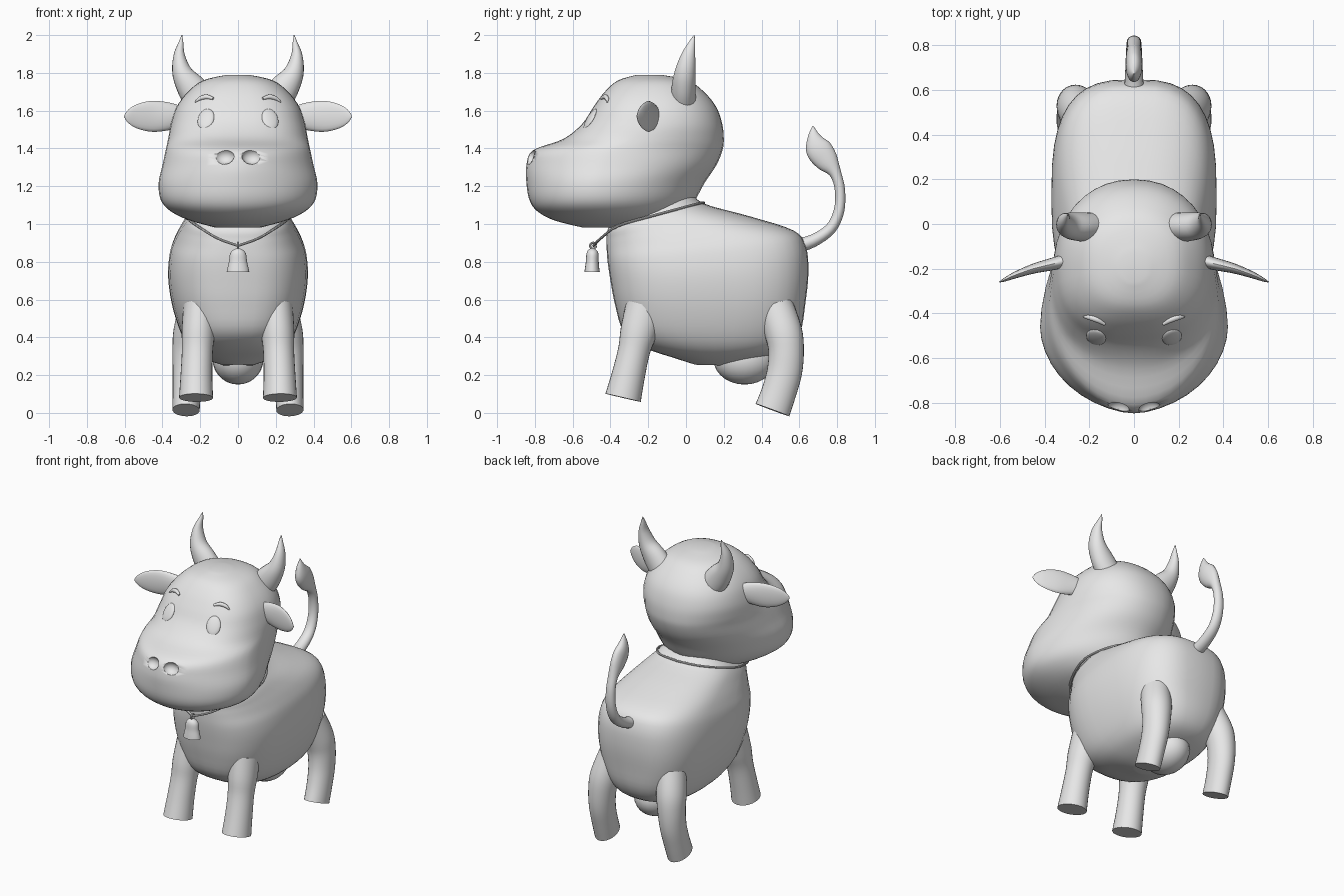
import bpy, bmesh, math
from mathutils import Vector
from mathutils.bvhtree import BVHTree

grey = bpy.data.materials.new("plain grey")
grey.diffuse_color = (0.8, 0.8, 0.8, 1)


def finish(name, bm, angle=40):
    bmesh.ops.recalc_face_normals(bm, faces=bm.faces)
    me = bpy.data.meshes.new(name)
    bm.to_mesh(me)
    bm.free()
    ob = bpy.data.objects.new(name, me)
    bpy.context.collection.objects.link(ob)
    me.materials.append(grey)
    bpy.ops.object.select_all(action='DESELECT')
    ob.select_set(True)
    bpy.context.view_layer.objects.active = ob
    bpy.ops.object.shade_smooth_by_angle(angle=math.radians(angle))
    return ob


def smooth_rows(rows, k=4):
    """Catmull-Rom interpolation of every column of a station list."""
    out = []
    for i in range(len(rows) - 1):
        p0, p1, p2, p3 = rows[max(i - 1, 0)], rows[i], rows[i + 1], rows[min(i + 2, len(rows) - 1)]
        for j in range(k):
            t = j / k
            out.append([0.5 * (2 * b + (c - a) * t + (2 * a - 5 * b + 4 * c - d) * t * t
                        + (3 * b - a - 3 * c + d) * t ** 3) for a, b, c, d in zip(p0, p1, p2, p3)])
    out.append(list(rows[-1]))
    return out


def skin(name, rings, angle=40):
    """Bridge rings of points and cap both ends."""
    bm = bmesh.new()
    vs = [[bm.verts.new(p) for p in r] for r in rings]
    n = len(vs[0])
    for a, b in zip(vs, vs[1:]):
        for i in range(n):
            j = (i + 1) % n
            bm.faces.new((a[i], a[j], b[j], b[i]))
    bm.faces.new(vs[0])
    bm.faces.new(vs[-1])
    return finish(name, bm, angle)


def loft(name, rows, n=40):
    """Rows: front y, front z, back y, back z, half width, widest y, front power, back power."""
    rings = []
    for yf, zf, yb, zb, w, ym, pf, pb in smooth_rows(rows):
        ring = []
        for i in range(n):
            c, s = math.cos(2 * math.pi * i / n), math.sin(2 * math.pi * i / n)
            p = pf if s < 0 else pb
            x = math.copysign(w * abs(c) ** (2 / p), c)
            y = ym + ((yf if s < 0 else yb) - ym) * abs(s) ** (2 / p)
            ring.append((x, y, zf + (zb - zf) * (y - yf) / (yb - yf)))
        rings.append(ring)
    return skin(name, rings)


def sweep(name, rows, ref=(1, 0, 0), n=20, side=1, k=4):
    """Rows: x, y, z, radius along ref, radius across ref."""
    rows = smooth_rows(rows, k)
    cs = [Vector(r[:3]) for r in rows]
    rings = []
    for i, r in enumerate(rows):
        t = (cs[min(i + 1, len(cs) - 1)] - cs[max(i - 1, 0)]).normalized()
        u = Vector(ref)
        u = (u - t * u.dot(t)).normalized()
        v = t.cross(u)
        ring = []
        for j in range(n):
            a = 2 * math.pi * j / n
            p = cs[i] + u * r[3] * math.cos(a) + v * r[4] * math.sin(a)
            ring.append((p.x * side, p.y, p.z))
        rings.append(ring)
    return skin(name, rings)


def ball(name, loc, radii, quat=None):
    bm = bmesh.new()
    bmesh.ops.create_uvsphere(bm, u_segments=24, v_segments=14, radius=1)
    for v in bm.verts:
        p = Vector(a * b for a, b in zip(v.co, radii))
        v.co = (quat @ p if quat else p) + Vector(loc)
    return finish(name, bm)


# Torso, from belly up to the neck
loft("body", [
    (0.05, 0.255, 0.25, 0.25, 0.08, 0.15, 2, 2),
    (-0.06, 0.29, 0.36, 0.28, 0.17, 0.15, 2.2, 2.2),
    (-0.22, 0.345, 0.53, 0.335, 0.25, 0.15, 2.5, 2.5),
    (-0.33, 0.43, 0.605, 0.43, 0.305, 0.14, 2.6, 2.7),
    (-0.375, 0.57, 0.632, 0.58, 0.35, 0.13, 2.7, 2.9),
    (-0.40, 0.70, 0.648, 0.74, 0.37, 0.12, 2.7, 2.9),
    (-0.415, 0.80, 0.635, 0.88, 0.362, 0.10, 2.7, 2.9),
    (-0.42, 0.87, 0.57, 0.965, 0.338, 0.06, 2.6, 2.8),
    (-0.42, 0.92, 0.34, 1.04, 0.305, -0.05, 2.5, 2.6),
    (-0.415, 0.97, 0.09, 1.11, 0.265, -0.16, 2.4, 2.4),
    (-0.37, 1.05, 0.03, 1.18, 0.20, -0.17, 2.2, 2.2)])

# Head, from chin up to the crown
head = loft("head", [
    (-0.55, 0.982, -0.25, 0.982, 0.12, -0.40, 2, 2),
    (-0.70, 1.02, -0.08, 1.02, 0.26, -0.42, 2, 1.9),
    (-0.79, 1.07, 0.0, 1.07, 0.36, -0.45, 2, 1.8),
    (-0.83, 1.13, 0.05, 1.13, 0.41, -0.46, 1.95, 1.8),
    (-0.845, 1.22, 0.10, 1.22, 0.42, -0.46, 1.85, 1.9),
    (-0.845, 1.31, 0.16, 1.31, 0.40, -0.43, 1.8, 2.1),
    (-0.81, 1.39, 0.193, 1.39, 0.383, -0.38, 1.85, 2.2),
    (-0.65, 1.45, 0.20, 1.45, 0.37, -0.28, 2.1, 2.2),
    (-0.55, 1.53, 0.192, 1.53, 0.355, -0.20, 2.5, 2.2),
    (-0.49, 1.62, 0.16, 1.62, 0.325, -0.18, 2.6, 2.2),
    (-0.43, 1.70, 0.095, 1.70, 0.265, -0.17, 2.6, 2.2),
    (-0.36, 1.76, 0.01, 1.76, 0.185, -0.17, 2.4, 2.2),
    (-0.26, 1.79, -0.13, 1.79, 0.06, -0.19, 2, 2)])

bm = bmesh.new()
bm.from_mesh(head.data)
tree = BVHTree.FromBMesh(bm)
bm.free()


def face_point(x, z):
    loc, nor, _, _ = tree.ray_cast(Vector((x, -2, z)), Vector((0, 1, 0)))
    return loc, nor


# Eyes and brows resting on the face
for s, tag in ((1, "right"), (-1, "left")):
    loc, nor = face_point(0.17 * s, 1.555)
    ball("eye_" + tag, loc, (0.045, 0.063, 0.014), nor.to_track_quat('Z', 'Y'))
    brow = []
    for x, z, r in ((0.13, 1.662, 0.007), (0.165, 1.671, 0.013), (0.2, 1.662, 0.011), (0.226, 1.643, 0.003)):
        p, nor = face_point(x, z)
        p = p + nor * 0.003
        brow.append((p.x, p.y, p.z, r, r))
    sweep("brow_" + tag, brow, (0, 0, 1), 10, s)

# Hollow nostrils
for s in (1, -1):
    loc, nor = face_point(0.07 * s, 1.355)
    cutter = ball("nostril_cutter", loc + nor * 0.01, (0.052, 0.045, 0.043))
    cutter.hide_render = True
    mod = head.modifiers.new("nostril", 'BOOLEAN')
    mod.operation = 'DIFFERENCE'
    mod.solver = 'EXACT'
    mod.object = cutter
    bpy.context.view_layer.objects.active = head
    bpy.ops.object.modifier_apply(modifier=mod.name)
    bpy.data.objects.remove(cutter)

for s, tag in ((1, "right"), (-1, "left")):
    # Horns
    sweep("horn_" + tag, [
        (0.185, -0.015, 1.64, 0.068, 0.085), (0.245, -0.013, 1.72, 0.064, 0.078),
        (0.295, -0.005, 1.80, 0.056, 0.054), (0.311, 0.012, 1.89, 0.038, 0.031),
        (0.302, 0.032, 1.96, 0.017, 0.013), (0.297, 0.044, 2.0, 0.002, 0.002)], (0, 1, 0), side=s)
    # Ears
    sweep("ear_" + tag, [
        (0.29, -0.16, 1.57, 0.05, 0.03), (0.36, -0.178, 1.57, 0.072, 0.028),
        (0.45, -0.20, 1.57, 0.082, 0.022), (0.53, -0.228, 1.57, 0.066, 0.015),
        (0.58, -0.25, 1.57, 0.036, 0.008), (0.603, -0.26, 1.57, 0.004, 0.002)], (0, 0, 1), side=s)
    # Legs
    sweep("front_leg_" + tag, [
        (0.222, -0.333, 0.08, 0.09, 0.096), (0.22, -0.305, 0.20, 0.084, 0.088),
        (0.215, -0.275, 0.33, 0.082, 0.085), (0.21, -0.25, 0.43, 0.088, 0.098),
        (0.20, -0.21, 0.56, 0.09, 0.11)], n=28, side=s)
    sweep("back_leg_" + tag, [
        (0.275, 0.458, 0.015, 0.072, 0.095), (0.272, 0.492, 0.11, 0.074, 0.092),
        (0.268, 0.522, 0.22, 0.078, 0.093), (0.262, 0.53, 0.33, 0.085, 0.094),
        (0.25, 0.515, 0.43, 0.092, 0.10), (0.22, 0.47, 0.56, 0.09, 0.10)], n=28, side=s)
    # Neck cord, one half per side
    sweep("collar_" + tag, [(x, y, z, 0.007, 0.007) for x, y, z in (
        (0, 0.095, 1.112), (0.15, 0.07, 1.11), (0.255, -0.06, 1.075), (0.277, -0.19, 1.04),
        (0.215, -0.36, 0.99), (0.11, -0.45, 0.925), (0, -0.49, 0.885))], (0, 0, 1), 8, s)

# Udder
ball("udder", (0, 0.31, 0.285), (0.135, 0.165, 0.135))

# Tail with pointed tuft
sweep("tail", [
    (0, 0.57, 0.88, 0.045, 0.04), (0, 0.67, 0.91, 0.04, 0.034), (0, 0.765, 0.975, 0.036, 0.03),
    (0, 0.81, 1.07, 0.033, 0.028), (0, 0.815, 1.18, 0.031, 0.027), (0, 0.79, 1.27, 0.031, 0.032),
    (0, 0.745, 1.335, 0.036, 0.062), (0, 0.70, 1.40, 0.036, 0.068), (0, 0.678, 1.46, 0.024, 0.036),
    (0, 0.672, 1.52, 0.002, 0.002)])

# Bell and its hanging loop
sweep("bell", [
    (0, -0.497, 0.745, 0.06, 0.041), (0, -0.497, 0.765, 0.056, 0.038), (0, -0.496, 0.80, 0.048, 0.034),
    (0, -0.495, 0.84, 0.043, 0.032), (0, -0.494, 0.86, 0.03, 0.024), (0, -0.493, 0.87, 0.01, 0.01)])
sweep("bell_loop", [
    (0, -0.492 + 0.016 * math.cos(a * math.pi / 6), 0.885 + 0.016 * math.sin(a * math.pi / 6), 0.006, 0.006)
    for a in range(13)], n=8, k=1)
